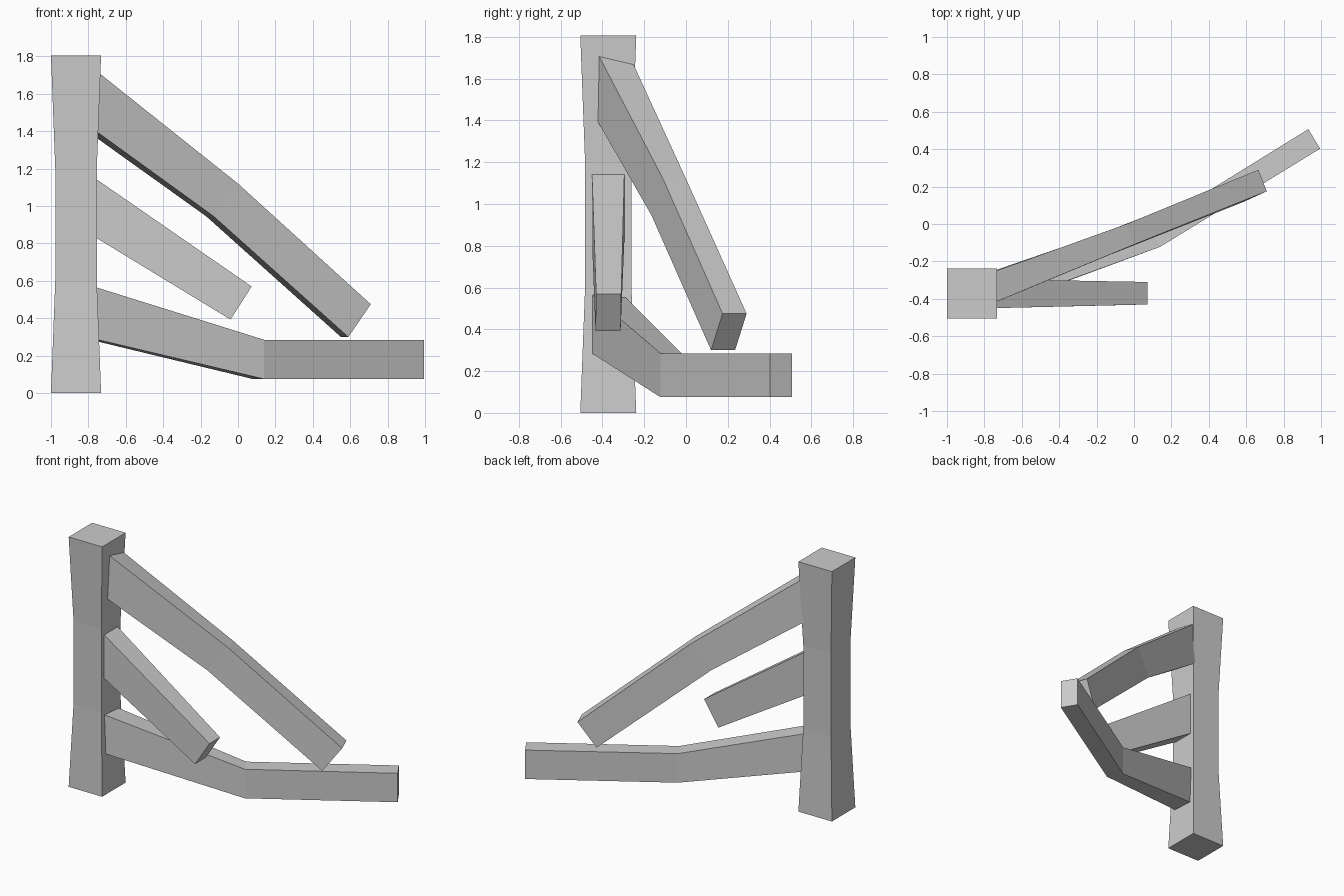
import bpy
from mathutils import Vector


def loft(name, rings):
    """Skin a chain of four-cornered sections into a capped flat-faced beam."""
    verts = [tuple(p) for ring in rings for p in ring]
    last = len(verts) - 4
    faces = [(3, 2, 1, 0), (last, last + 1, last + 2, last + 3)]
    for r in range(0, last, 4):
        for i in range(4):
            j = (i + 1) % 4
            faces.append((r + i, r + j, r + 4 + j, r + 4 + i))
    mesh = bpy.data.meshes.new(name)
    mesh.from_pydata(verts, [], faces)
    mesh.update()
    obj = bpy.data.objects.new(name, mesh)
    bpy.context.collection.objects.link(obj)
    return obj


def beam(name, rings, embed):
    """Loft a beam, extending its first section back into the post."""
    rings = [[Vector(p) for p in ring] for ring in rings]
    rings[0] = [b + (a - b) * embed for a, b in zip(rings[0], rings[1])]
    return loft(name, rings)


def square(h, z, cx=-0.866, cy=-0.372):
    return [(cx - h, cy - h, z), (cx + h, cy - h, z),
            (cx + h, cy + h, z), (cx - h, cy + h, z)]


# Upright post with a slightly narrowed waist
loft("post", [square(0.134, 0), square(0.111, 0.6),
              square(0.111, 1.2), square(0.134, 1.806)])

# Beam sections run: front bottom, front top, back top, back bottom
# Long upper rail sagging toward the ground
beam("upper_rail", [
    [(-0.745, -0.42, 1.39), (-0.735, -0.415, 1.705), (-0.735, -0.25, 1.665), (-0.75, -0.25, 1.36)],
    [(-0.13, -0.165, 0.945), (0.0, -0.11, 1.12), (-0.04, 0.0, 1.12), (-0.17, -0.05, 0.945)],
    [(0.59, 0.12, 0.30), (0.71, 0.175, 0.475), (0.665, 0.29, 0.475), (0.55, 0.235, 0.30)],
], 1.1)

# Short broken middle rail
beam("middle_rail", [
    [(-0.755, -0.45, 0.828), (-0.755, -0.45, 1.142), (-0.755, -0.295, 1.142), (-0.755, -0.295, 0.828)],
    [(-0.04, -0.433, 0.393), (0.073, -0.43, 0.57), (0.073, -0.31, 0.57), (-0.04, -0.313, 0.393)],
], 1.1)

# Lower rail, bent to lie along the ground
beam("lower_rail", [
    [(-0.74, -0.447, 0.283), (-0.75, -0.447, 0.563), (-0.75, -0.285, 0.55), (-0.74, -0.285, 0.273)],
    [(0.14, -0.122, 0.075), (0.14, -0.122, 0.285), (0.08, -0.02, 0.285), (0.08, -0.02, 0.075)],
    [(0.995, 0.403, 0.075), (0.995, 0.403, 0.284), (0.932, 0.507, 0.284), (0.932, 0.507, 0.075)],
], 1.1)
